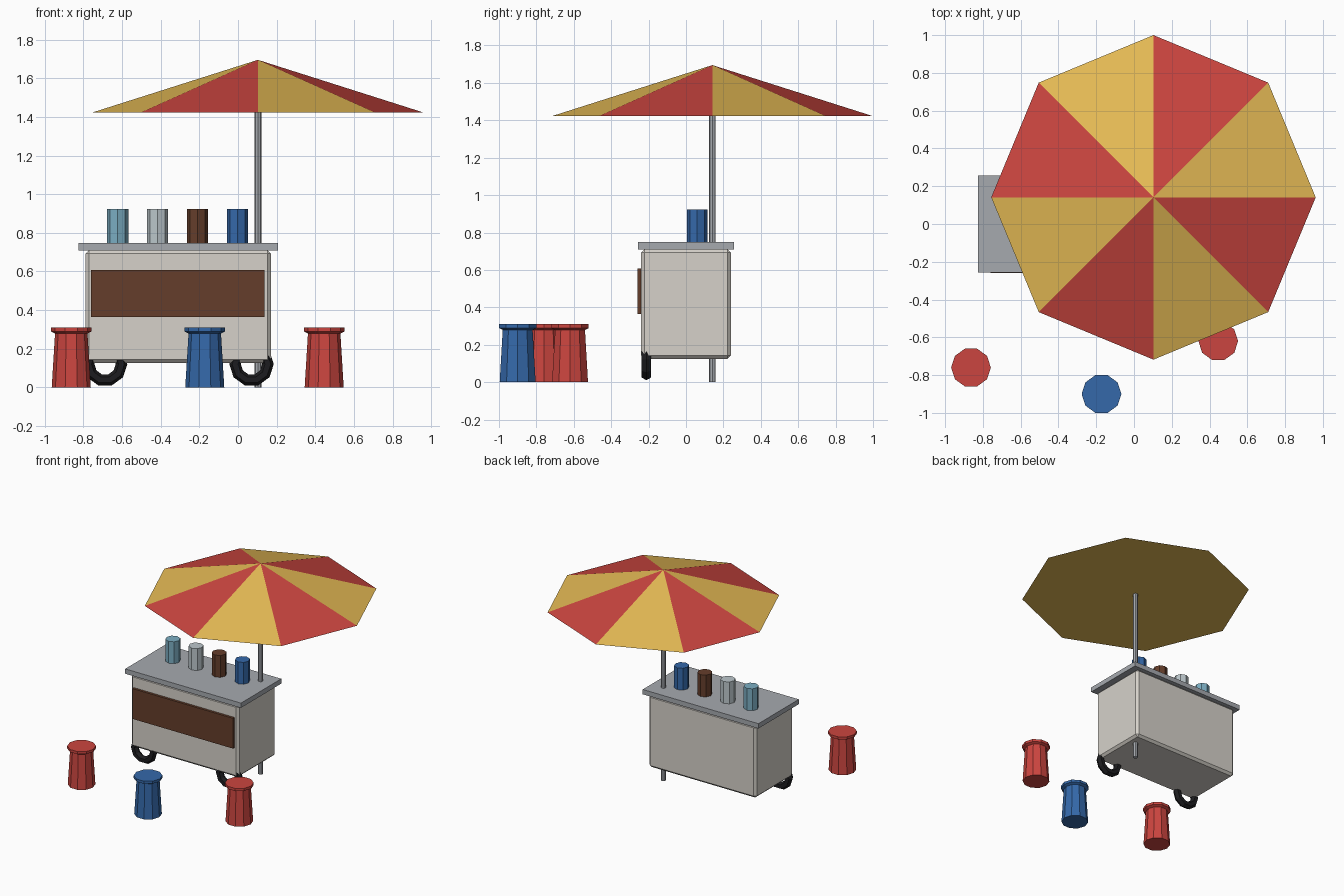
import bpy, bmesh
from math import cos, sin, pi

if "Cube" in bpy.data.objects:
    bpy.data.objects.remove(bpy.data.objects["Cube"])


def mat(name, r, g, b):
    m = bpy.data.materials.new(name)
    m.diffuse_color = (r, g, b, 1)
    m.use_nodes = True
    m.node_tree.nodes["Principled BSDF"].inputs["Base Color"].default_value = m.diffuse_color
    return m


RED = mat("red", .6, .06, .05)
YELLOW = mat("yellow", .78, .49, .09)
BLUE = mat("blue", .035, .14, .4)
BROWN = mat("brown", .13, .048, .024)
CREAM = mat("cream", .67, .64, .59)
STEEL = mat("steel", .38, .4, .43)
PALE = mat("pale_grey", .5, .57, .6)
SKY = mat("sky_blue", .2, .42, .54)
RUBBER = mat("rubber", .012, .012, .014)


def finish(name, bm, *mats):
    bmesh.ops.recalc_face_normals(bm, faces=bm.faces)
    me = bpy.data.meshes.new(name)
    bm.to_mesh(me)
    bm.free()
    for m in mats:
        me.materials.append(m)
    ob = bpy.data.objects.new(name, me)
    bpy.context.collection.objects.link(ob)
    return ob


def box(name, lo, hi, m, bevel=0):
    bm = bmesh.new()
    bmesh.ops.create_cube(bm, size=1)
    for v in bm.verts:
        v.co = [(a + b) / 2 + c * (b - a) for a, b, c in zip(lo, hi, v.co)]
    if bevel:
        bmesh.ops.bevel(bm, geom=bm.edges[:], offset=bevel, segments=1,
                        affect='EDGES')
    return finish(name, bm, m)


def lathe(name, x, y, profile, sides, m):
    """Closed faceted solid from (radius, height) points."""
    bm = bmesh.new()
    rings = [[bm.verts.new((x + r * cos(2 * pi * i / sides),
                            y + r * sin(2 * pi * i / sides), z))
              for i in range(sides)] for r, z in profile]
    for a, b in zip(rings, rings[1:]):
        for i in range(sides):
            j = (i + 1) % sides
            bm.faces.new((a[i], a[j], b[j], b[i]))
    bm.faces.new(rings[0])
    bm.faces.new(rings[-1])
    return finish(name, bm, m)


# Cart
box("cart_body", (-.79, -.24, .125), (.17, .24, .71), CREAM, .018)
box("counter_top", (-.826, -.257, .709), (.206, .257, .748), STEEL)
box("front_panel", (-.76, -.26, .364), (.138, -.23, .608), BROWN)

# Wheels, partly sunk into the cart
for side, x in (("left", -.688), ("right", .07)):
    bpy.ops.mesh.primitive_torus_add(
        major_segments=10, minor_segments=6, major_radius=.085,
        minor_radius=.03, location=(x, -.212, .12), rotation=(pi / 2, 0, 0))
    wheel = bpy.context.object
    wheel.name = side + "_wheel"
    wheel.data.materials.append(RUBBER)

# Canisters on the counter
for i, m in enumerate((SKY, PALE, BROWN, BLUE)):
    lathe(f"canister_{i + 1}", -.623 + .2067 * i, .06,
          [(.055, .745), (.055, .924)], 8, m)

# Parasol: pole and eight-panel canopy with closed underside
PX, PY = .103, .141
lathe("parasol_pole", PX, PY, [(.018, 0), (.018, 1.6)], 8, STEEL)
bm = bmesh.new()
apex = bm.verts.new((PX, PY, 1.695))
rim = [bm.verts.new((PX + .859 * cos(i * pi / 4), PY + .859 * sin(i * pi / 4), 1.422))
       for i in range(8)]
for i in range(8):
    bm.faces.new((rim[i], rim[(i + 1) % 8], apex)).material_index = i % 2
bm.faces.new(rim[::-1])
finish("parasol_canopy", bm, YELLOW, RED)

# Stools
for name, x, y, m in (("left_stool", -.863, -.76, RED),
                      ("middle_stool", -.172, -.9, BLUE),
                      ("right_stool", .446, -.62, RED)):
    lathe(name, x, y, [(.101, 0), (.084, .279), (.105, .289), (.105, .31)], 10, m)
